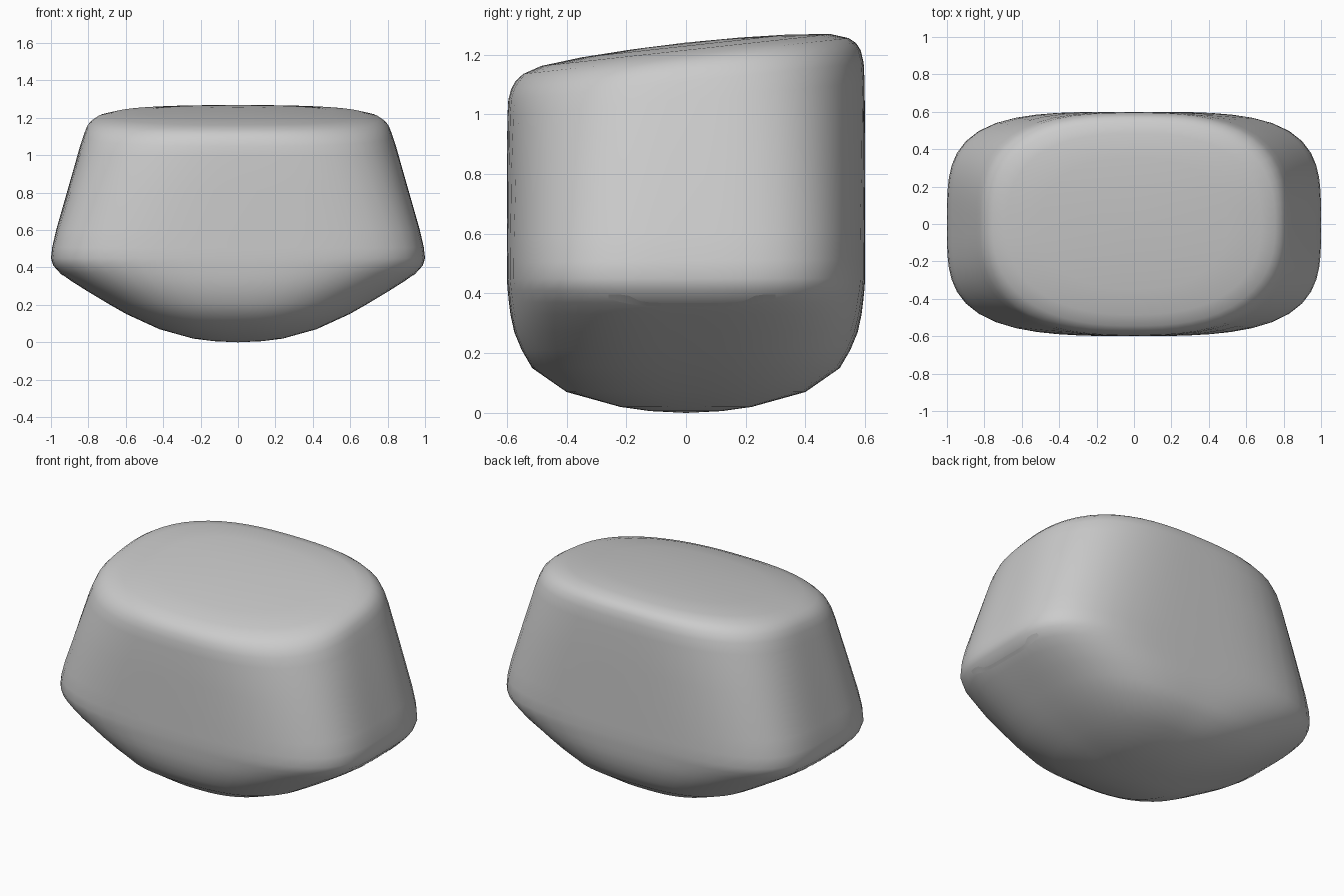
import bpy, bmesh, math

if "Cube" in bpy.data.objects:
    bpy.data.objects.remove(bpy.data.objects["Cube"])

SEG = 64
# rings of the body: z at y=0, half width x, half depth y, roundness exponent
RINGS = [
    (0.006, 0.13, 0.12, 2.4), (0.02, 0.24, 0.22, 2.5), (0.07, 0.42, 0.40, 2.7),
    (0.15, 0.595, 0.515, 2.9), (0.21, 0.70, 0.55, 3.0), (0.27, 0.80, 0.575, 3.1),
    (0.33, 0.895, 0.588, 3.3), (0.37, 0.95, 0.593, 3.4), (0.41, 0.988, 0.597, 3.6),
    (0.45, 1.0, 0.6, 3.7), (0.51, 0.993, 0.6, 3.7), (0.60, 0.972, 0.6, 3.6),
    (0.85, 0.90, 0.6, 3.2), (1.05, 0.843, 0.598, 2.9), (1.11, 0.823, 0.595, 2.8),
    (1.15, 0.807, 0.585, 2.7), (1.175, 0.785, 0.57, 2.6), (1.195, 0.755, 0.545, 2.6),
    (1.215, 0.68, 0.485, 2.5), (1.229, 0.50, 0.35, 2.4), (1.237, 0.25, 0.18, 2.3),
]


def tilt(z, y):
    """Slope the top so the back is higher than the front."""
    w = min(1, max(0, (z - 0.45) / 0.7))
    return z + 0.11 * y * w


def finish(name, bm):
    bmesh.ops.recalc_face_normals(bm, faces=bm.faces)
    me = bpy.data.meshes.new(name)
    bm.to_mesh(me)
    bm.free()
    for p in me.polygons:
        p.use_smooth = True
    ob = bpy.data.objects.new(name, me)
    bpy.context.collection.objects.link(ob)
    return ob


# rounded body lofted through the rings
bm = bmesh.new()
loops = []
for z, a, b, n in RINGS:
    loop = []
    for i in range(SEG):
        t = 2 * math.pi * i / SEG
        c, s = math.cos(t), math.sin(t)
        r = (abs(c) ** n + abs(s) ** n) ** (-1 / n)
        x, y = a * c * r, b * s * r
        if y < 0:  # front corners are slightly softer
            y *= 1 - 0.05 * abs(c * r) ** 2
        loop.append(bm.verts.new((x, y, tilt(z, y))))
    loops.append(loop)
for lo, hi in zip(loops, loops[1:]):
    for i in range(SEG):
        j = (i + 1) % SEG
        bm.faces.new((lo[i], lo[j], hi[j], hi[i]))
for loop, z in ((loops[0], 0.0), (loops[-1], 1.24)):
    tip = bm.verts.new((0, 0, z))
    for i in range(SEG):
        bm.faces.new((loop[i], loop[(i + 1) % SEG], tip))
body = finish("body", bm)

# thin crescent lip low on each end, laid on the body surface
for side, name in ((1, "right_lip"), (-1, "left_lip")):
    bm = bmesh.new()
    prev = None
    for i in range(17):
        u = -1 + i / 8
        y = 0.02 + 0.28 * u
        low = 0.356 + 0.028 * u ** 4
        high = low + 0.012 + 0.02 * max(0, 1 - abs(abs(u) - 0.8) / 0.2)
        pair = [bm.verts.new((side * 0.99, y, z)) for z in (low, high)]
        if prev:
            bm.faces.new((prev[0], pair[0], pair[1], prev[1]))
        prev = pair
    lip = finish(name, bm)
    wrap = lip.modifiers.new("wrap", 'SHRINKWRAP')
    wrap.target = body
    wrap.wrap_method = 'PROJECT'
    wrap.use_project_x = True
    wrap.use_negative_direction = True
    wrap.use_positive_direction = True
    wrap.wrap_mode = 'OUTSIDE_SURFACE'
    wrap.offset = 0.004
